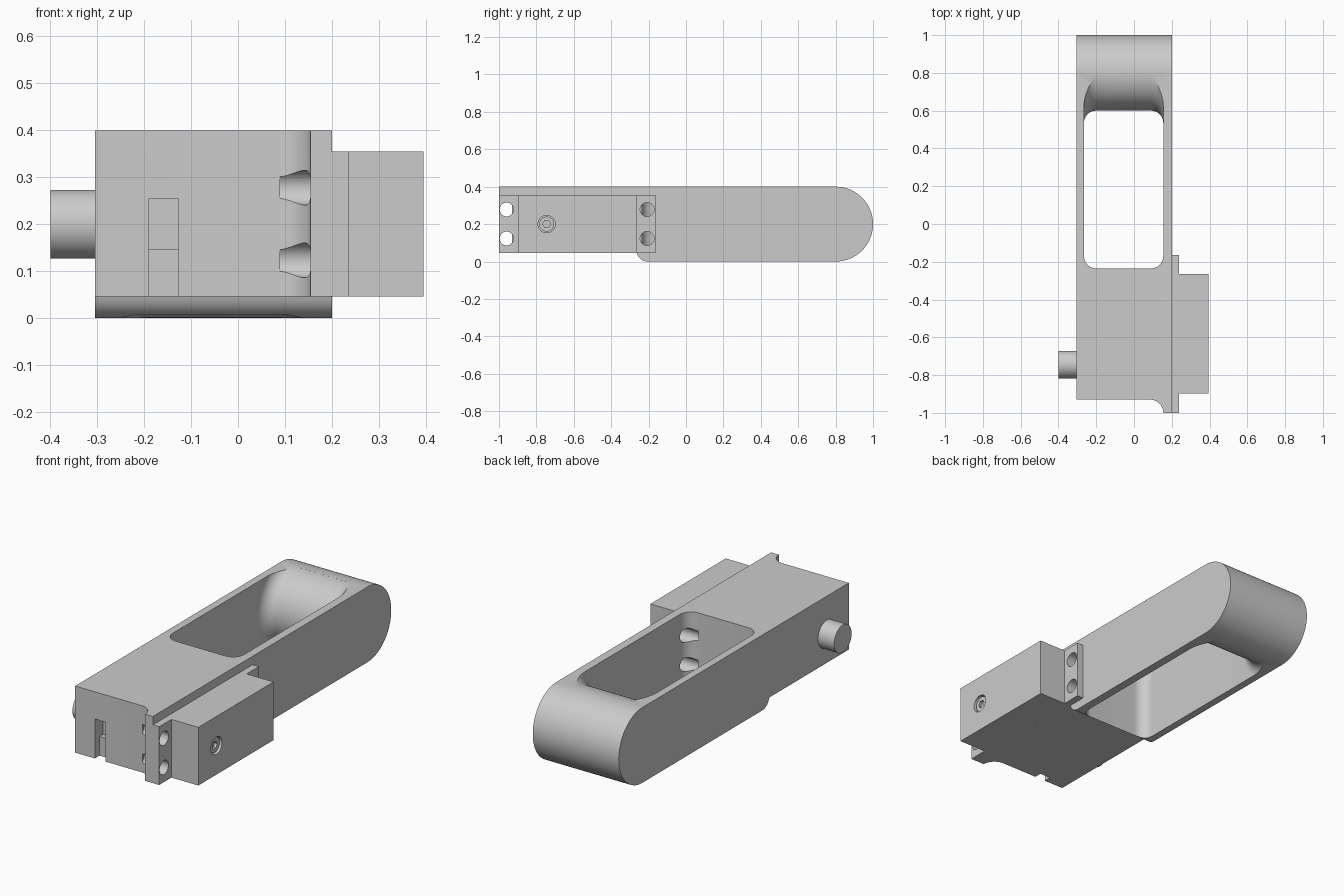
import bpy, bmesh, math

cube = bpy.data.objects.get("Cube")
if cube:
    bpy.data.objects.remove(cube, do_unlink=True)

GREY = 0.6
metal = bpy.data.materials.new("light grey metal")
metal.use_nodes = True
metal.diffuse_color = (GREY, GREY, GREY, 1)
metal.node_tree.nodes["Principled BSDF"].inputs["Base Color"].default_value = (GREY, GREY, GREY, 1)


def finish(name, bm):
    bmesh.ops.recalc_face_normals(bm, faces=bm.faces)
    mesh = bpy.data.meshes.new(name)
    bm.to_mesh(mesh)
    bm.free()
    mesh.materials.append(metal)
    ob = bpy.data.objects.new(name, mesh)
    bpy.context.collection.objects.link(ob)
    return ob


def prism(name, outline, axis, lo, hi):
    """Extrude an outline along x (outline is y, z) or along z (outline is x, y)."""
    def place(p, d):
        return (d, p[0], p[1]) if axis == "x" else (p[0], p[1], d)
    bm = bmesh.new()
    face = bm.faces.new([bm.verts.new(place(p, lo)) for p in outline])
    new = bmesh.ops.extrude_face_region(bm, geom=[face])["geom"]
    step = (hi - lo, 0, 0) if axis == "x" else (0, 0, hi - lo)
    bmesh.ops.translate(bm, vec=step, verts=[g for g in new if isinstance(g, bmesh.types.BMVert)])
    return finish(name, bm)


def box(name, x0, x1, y0, y1, z0, z1):
    return prism(name, [(y0, z0), (y1, z0), (y1, z1), (y0, z1)], "x", x0, x1)


def arc(cx, cy, r, start, end, n=12):
    return [(cx + r * math.cos(math.radians(start + (end - start) * i / n)),
             cy + r * math.sin(math.radians(start + (end - start) * i / n))) for i in range(n + 1)]


def rod(name, y, z, r, x0, x1, sides=40):
    return prism(name, arc(y, z, r, 0, 360, sides)[:-1], "x", x0, x1)


def lathe(name, profile, y, z, sides=96):
    """Turn a profile of (x, radius) around an axis parallel to x."""
    bm = bmesh.new()
    rings = []
    for x, r in profile:
        rings.append([bm.verts.new((x, a, b)) for a, b in arc(y, z, r, 0, 360, sides)[:-1]])
    for p, q in zip(rings, rings[1:]):
        for i in range(sides):
            j = (i + 1) % sides
            bm.faces.new((p[i], p[j], q[j], q[i]))
    bm.faces.new(rings[0])
    bm.faces.new(rings[-1])
    return finish(name, bm)


def cut(target, *cutters):
    for c in cutters:
        mod = target.modifiers.new("cut", "BOOLEAN")
        mod.operation = "DIFFERENCE"
        mod.solver = "EXACT"
        mod.object = c
        bpy.context.view_layer.objects.active = target
        bpy.ops.object.modifier_apply(modifier=mod.name)
        bpy.data.objects.remove(c, do_unlink=True)


# Main sizes
LEFT, RIGHT = -0.305, 0.2
IN_L, IN_R, FILLET = -0.265, 0.155, 0.065
BOTTOM, TOP, MID = 0.046, 0.4, 0.2
HOLES = [(y, z) for y in (-0.959, -0.208) for z in (0.123, 0.278)]

# Frame: stepped underside at the front, half-round back end
side = [(-1, TOP), (-1, BOTTOM)]
side += arc(-0.205, 0.06, 0.06, 193.5, 270, 8)
side += arc(0.8, MID, 0.2, -90, 90, 48)
frame = prism("frame", side, "x", LEFT, RIGHT)

# Front relief leaving a filleted flange on the model's left
relief = [(-0.5, -1.2), (IN_R, -1.2)] + arc(0.085, -1, 0.07, 0, 90) + [(-0.5, -0.93)]
cut(frame, prism("relief_cutter", relief, "z", -0.2, 0.6))

# Through pocket, ending on a round cross bar with flared ends
front = -0.235
outline = arc(IN_L + FILLET, front + FILLET, FILLET, 180, 270)
outline += arc(IN_R - FILLET, front + FILLET, FILLET, 270, 360)
outline += [(IN_R, 0.792), (IN_L, 0.792)]
pocket = prism("pocket_cutter", outline, "z", -0.1, 0.5)
flare = arc(IN_L + FILLET, 0.2 + FILLET, FILLET, 180, 270)
flare += arc(IN_R - FILLET, 0.2 + FILLET, FILLET, 270, 360)
bar = [(IN_L - 0.03, flare[0][1])] + flare + [(IN_R + 0.03, flare[-1][1])]
cut(pocket, lathe("bar_cutter", bar, 0.8, MID))
cut(frame, pocket)

# Two-depth slot in the front face
cut(frame,
    box("slot_cutter", -0.19, -0.128, -1.1, -0.86, 0.147, 0.255),
    box("slot_cutter", -0.19, -0.128, -1.1, -0.89, 0, 0.148))

# Mounting plate, drilled together with the frame
plate = box("mounting_plate", RIGHT, 0.237, -1, -0.163, BOTTOM, 0.355)
for target in (frame, plate):
    cut(target, *[rod("hole_cutter", y, z, 0.037, 0.09, 0.3) for y, z in HOLES])

# Outer block with a recessed socket screw
block = box("side_block", 0.237, 0.395, -0.897, -0.265, BOTTOM, 0.355)
cut(block, rod("recess_cutter", -0.745, MID, 0.046, 0.365, 0.5))
screw = rod("socket_screw", -0.745, MID, 0.04, 0.36, 0.385)
cut(screw, rod("socket_cutter", -0.745, MID, 0.021, 0.37, 0.5, 6))

# Knob on the model's right
knob = rod("knob", -0.745, MID, 0.073, -0.4, LEFT, 64)

# Smooth the rounded surfaces, keep edges sharp
bpy.ops.object.select_all(action="DESELECT")
for ob in (frame, plate, block, screw, knob):
    ob.select_set(True)
bpy.context.view_layer.objects.active = frame
bpy.ops.object.shade_smooth_by_angle(angle=math.radians(30))
